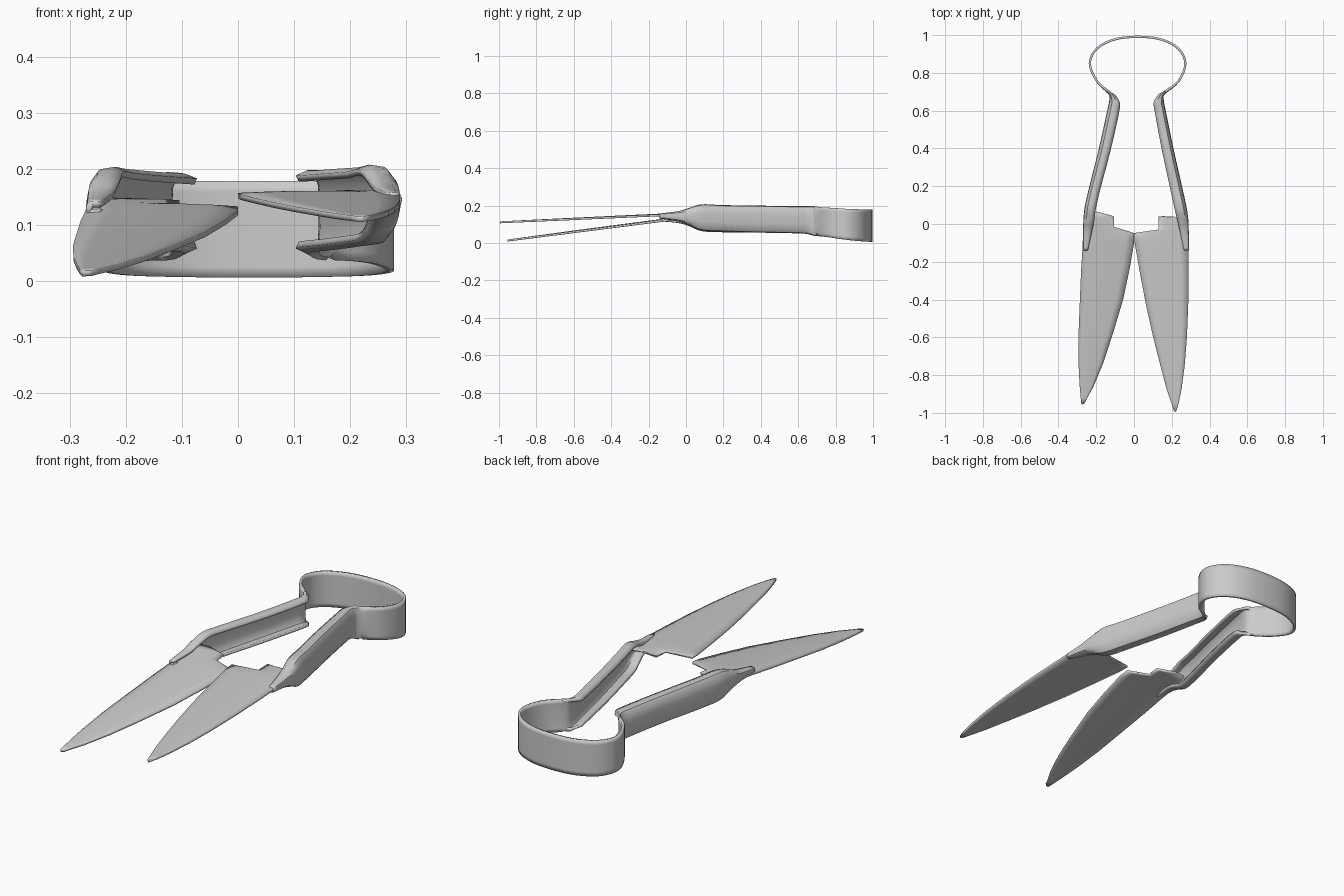
import bpy
from mathutils import Vector


def loft(name, rows, thickness):
    """Skin a grid of points and give it sheet-metal thickness."""
    n = len(rows[0])
    verts = [p for r in rows for p in r]
    faces = [(i * n + j, i * n + j + 1, (i + 1) * n + j + 1, (i + 1) * n + j)
             for i in range(len(rows) - 1) for j in range(n - 1)]
    me = bpy.data.meshes.new(name)
    me.from_pydata(verts, [], faces)
    ob = bpy.data.objects.new(name, me)
    bpy.context.collection.objects.link(ob)
    sol = ob.modifiers.new("thickness", 'SOLIDIFY')
    sol.thickness = thickness
    sol.offset = 0
    bpy.ops.object.select_all(action='DESELECT')
    ob.select_set(True)
    bpy.context.view_layer.objects.active = ob
    bpy.ops.object.shade_smooth_by_angle(angle=0.7)
    return ob


def smooth(pts, steps):
    """Catmull-Rom resampling of tuples of any length."""
    p = [Vector(q) for q in pts]
    p = [p[0]] + p + [p[-1]]
    out = []
    for i in range(1, len(p) - 2):
        a, b, c, d = p[i - 1:i + 3]
        for s in range(steps):
            t = s / steps
            out.append(0.5 * (2 * b + (c - a) * t + (2 * a - 5 * b + 4 * c - d) * t * t
                              + (3 * b - a - 3 * c + d) * t ** 3))
    return out + [p[-1]]


# Spring bow and channel handles: one bent strip (x, y, z low, z high, flange depth)
strip = [
    (-.265, -.14, .122, .137, .02), (-.264, -.04, .112, .155, .04),
    (-.262, .02, .095, .18, .05), (-.255, .09, .068, .198, .052),
    (-.230, .20, .062, .195, .052), (-.180, .40, .060, .190, .055),
    (-.136, .60, .056, .187, .056), (-.125, .655, .052, .187, .046),
    (-.130, .690, .040, .190, .008), (-.195, .755, .032, .189, 0),
    (-.234, .850, .018, .183, 0), (-.195, .930, .010, .180, 0),
    (-.100, .978, .007, .178, 0), (.020, .991, .006, .178, 0),
    (.140, .978, .007, .178, 0), (.233, .930, .010, .180, 0),
    (.272, .850, .018, .183, 0), (.235, .755, .032, .189, 0),
    (.158, .690, .040, .193, .008), (.152, .655, .052, .193, .044),
    (.162, .60, .056, .192, .050), (.203, .40, .060, .195, .054),
    (.248, .20, .066, .198, .056), (.272, .09, .072, .202, .056),
    (.282, .02, .10, .182, .05), (.284, -.04, .12, .165, .04),
    (.286, -.14, .137, .152, .02),
]
path = []
for a, b in zip(smooth([s[:3] for s in strip], 4),
                smooth([(s[3], s[4], 0) for s in strip], 4)):
    path.append((a.x, a.y, a.z, b.x, max(b.y, 0)))

# C-shaped profile: (fraction of flange depth, fraction of height)
profile = [(1, .07), (.6, .01), (.25, .03), (.05, .15), (0, .35),
           (0, .65), (.05, .85), (.25, .97), (.6, .99), (1, .93)]
rows = []
for i, (x, y, lo, hi, d) in enumerate(path):
    a, b = path[max(i - 1, 0)], path[min(i + 1, len(path) - 1)]
    t = Vector((b[0] - a[0], b[1] - a[1], 0)).normalized()
    n = Vector((t.y, -t.x, 0))
    flat = d < .004
    rows.append([Vector((x, y, 0)) + n * d * u
                 + Vector((0, 0, lo + (hi - lo) * (k / 9 if flat else v)))
                 for k, (u, v) in enumerate(profile)])
loft("spring_bow_and_handles", rows, .012)


# Blades: rows of (outer x, outer y, inner x, inner y), sloping towards the tip
def blade(name, edges, z_root, slope, crown):
    rows = []
    for ox, oy, ix, iy in edges:
        row = []
        for k in range(7):
            f = k / 6
            x, y = ox + (ix - ox) * f, oy + (iy - oy) * f
            bulge = crown * abs(ix - ox) / .28 * 4 * f * (1 - f)
            row.append((x, y, z_root + slope * y + bulge))
        rows.append(row)
    loft(name, rows, .010)


blade("left_blade", [
    (-.262, .06, -.195, .065), (-.263, .02, -.105, .04), (-.265, -.02, -.105, -.015),
    (-.270, -.06, .0, -.048), (-.272, -.12, .0, -.10), (-.280, -.25, -.022, -.23),
    (-.287, -.42, -.058, -.40), (-.294, -.60, -.112, -.58), (-.293, -.75, -.165, -.74),
    (-.287, -.86, -.215, -.86), (-.282, -.92, -.248, -.92), (-.278, -.955, -.262, -.95),
], .134, .127, .006)
blade("right_blade", [
    (.282, .05, .20, .03), (.284, .02, .13, .04), (.285, -.02, .13, -.03),
    (.286, -.06, .0, -.048), (.288, -.12, .004, -.10), (.289, -.25, .030, -.25),
    (.287, -.42, .062, -.42), (.280, -.60, .102, -.60), (.268, -.75, .140, -.75),
    (.252, -.87, .172, -.87), (.236, -.95, .198, -.95), (.222, -.995, .212, -.99),
], .154, .044, .004)
